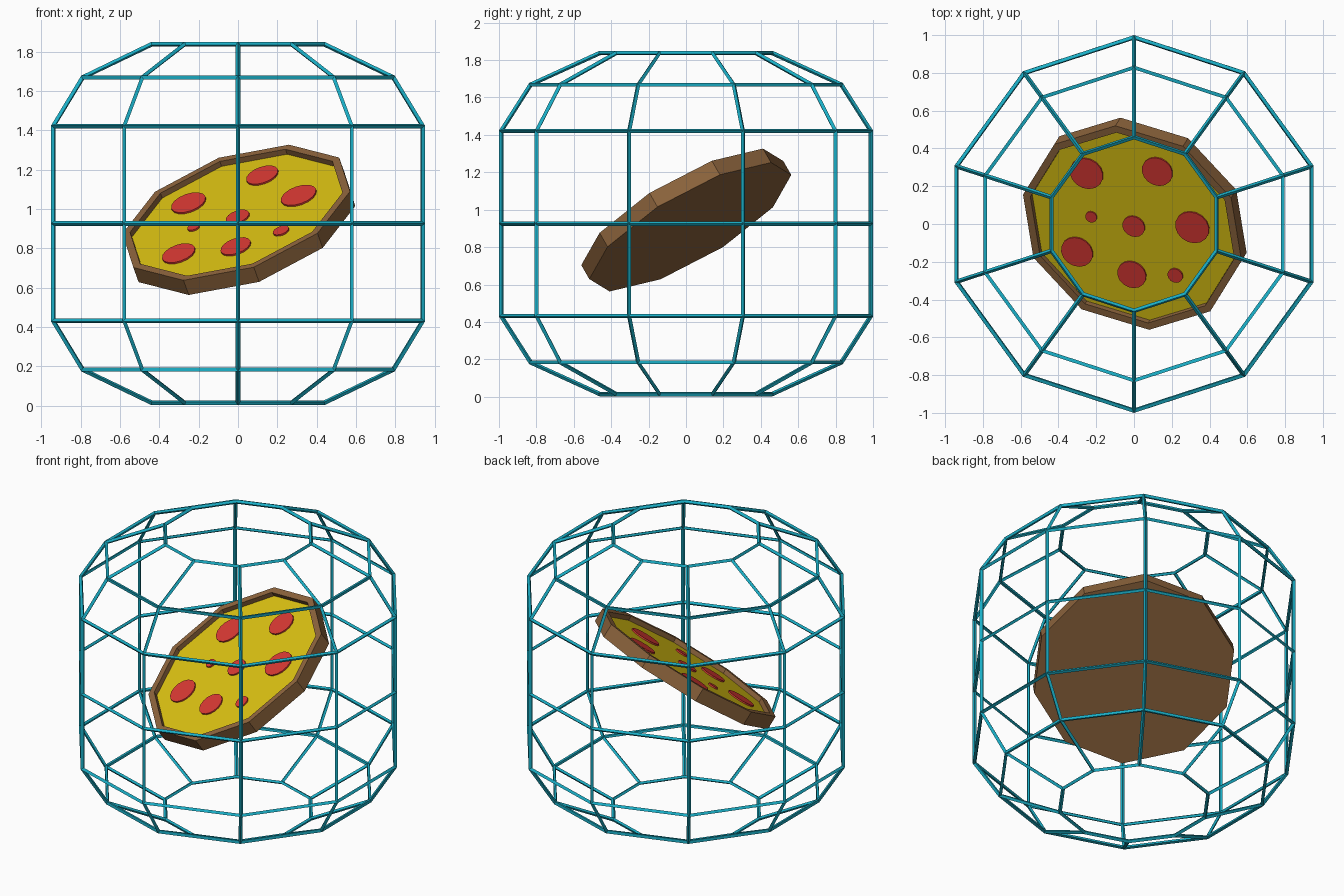
import bpy, bmesh
from math import sin, cos, pi
from mathutils import Vector, Matrix

default = bpy.data.objects.get("Cube")
if default:
    bpy.data.objects.remove(default, do_unlink=True)


def material(name, rgb):
    m = bpy.data.materials.new(name)
    m.use_nodes = True
    m.diffuse_color = (*rgb, 1)
    m.node_tree.nodes["Principled BSDF"].inputs["Base Color"].default_value = (*rgb, 1)
    return m


teal = material("teal", (0.01, 0.42, 0.56))
brown = material("crust brown", (0.26, 0.125, 0.045))
yellow = material("cheese yellow", (0.70, 0.53, 0.006))
red = material("topping red", (0.68, 0.04, 0.033))


def lathe(name, profile, sides, mat, start=0.0, matrix=None, cap=True):
    """Spin (radius, height) points into a faceted solid."""
    bm = bmesh.new()
    rings = []
    for r, z in profile:
        angles = [start + 2 * pi * i / sides for i in range(sides)]
        rings.append([bm.verts.new((r * cos(a), r * sin(a), z)) for a in angles])
    for a, b in zip(rings, rings[1:]):
        for i in range(sides):
            j = (i + 1) % sides
            bm.faces.new((a[i], a[j], b[j], b[i]))
    if cap:
        bm.faces.new(rings[0][::-1])
        bm.faces.new(rings[-1])
    bmesh.ops.recalc_face_normals(bm, faces=bm.faces[:])
    me = bpy.data.meshes.new(name)
    bm.to_mesh(me)
    bm.free()
    me.materials.append(mat)
    ob = bpy.data.objects.new(name, me)
    bpy.context.collection.objects.link(ob)
    if matrix:
        ob.matrix_world = matrix
    return ob


# Wire cage: ten-sided barrel turned into thin struts
mid = 0.926
half = [(0.988, 0.495), (0.83, 0.743), (0.46, 0.912)]
barrel = ([(r, mid - h) for r, h in reversed(half)] + [(0.988, mid)]
          + [(r, mid + h) for r, h in half])
cage = lathe("wire_cage", barrel, 10, teal, start=pi / 2)
wire = cage.modifiers.new("struts", "WIREFRAME")
wire.thickness = 0.024
wire.offset = 0
wire.use_even_offset = True

# Tilted frame of the pizza; its first corner lies along u
n = Vector((-0.36, -0.575, 1)).normalized()
u = Vector((0.09, -0.54, -0.28))
u = (u - n * u.dot(n)).normalized()
tilt = Matrix((u, n.cross(u), n)).transposed().to_4x4()
rim_centre = Vector((-0.009, -0.02, 0.982))
frame = Matrix.Translation(rim_centre) @ tilt

# Crust: tray with a raised rim around a sunken floor
outer, inner, thick, sunk = 0.614, 0.573, 0.09, 0.03
lathe("crust", [(outer, -thick), (outer, 0), (inner, 0), (inner, -sunk - 0.008)],
      10, brown, matrix=frame)

# Cheese: slab filling the tray
lathe("cheese", [(inner - 0.001, -sunk - 0.006), (inner - 0.001, -sunk)],
      10, yellow, matrix=frame)

# Toppings: thin discs given by x, y and radius
toppings = [(-0.25, 0.27, 0.092), (0.125, 0.28, 0.085), (0.31, -0.015, 0.094),
            (-0.225, 0.04, 0.032), (0, -0.01, 0.062), (-0.30, -0.145, 0.088),
            (-0.01, -0.265, 0.08), (0.22, -0.27, 0.042)]
for k, (x, y, r) in enumerate(toppings, 1):
    # drop the point onto the cheese plane
    base = rim_centre - n * sunk
    z = base.z - (n.x * (x - base.x) + n.y * (y - base.y)) / n.z
    spot = Matrix.Translation((x, y, z)) @ tilt
    lathe(f"topping_{k}", [(r, -0.003), (r, 0.009)], 16, red, matrix=spot)
